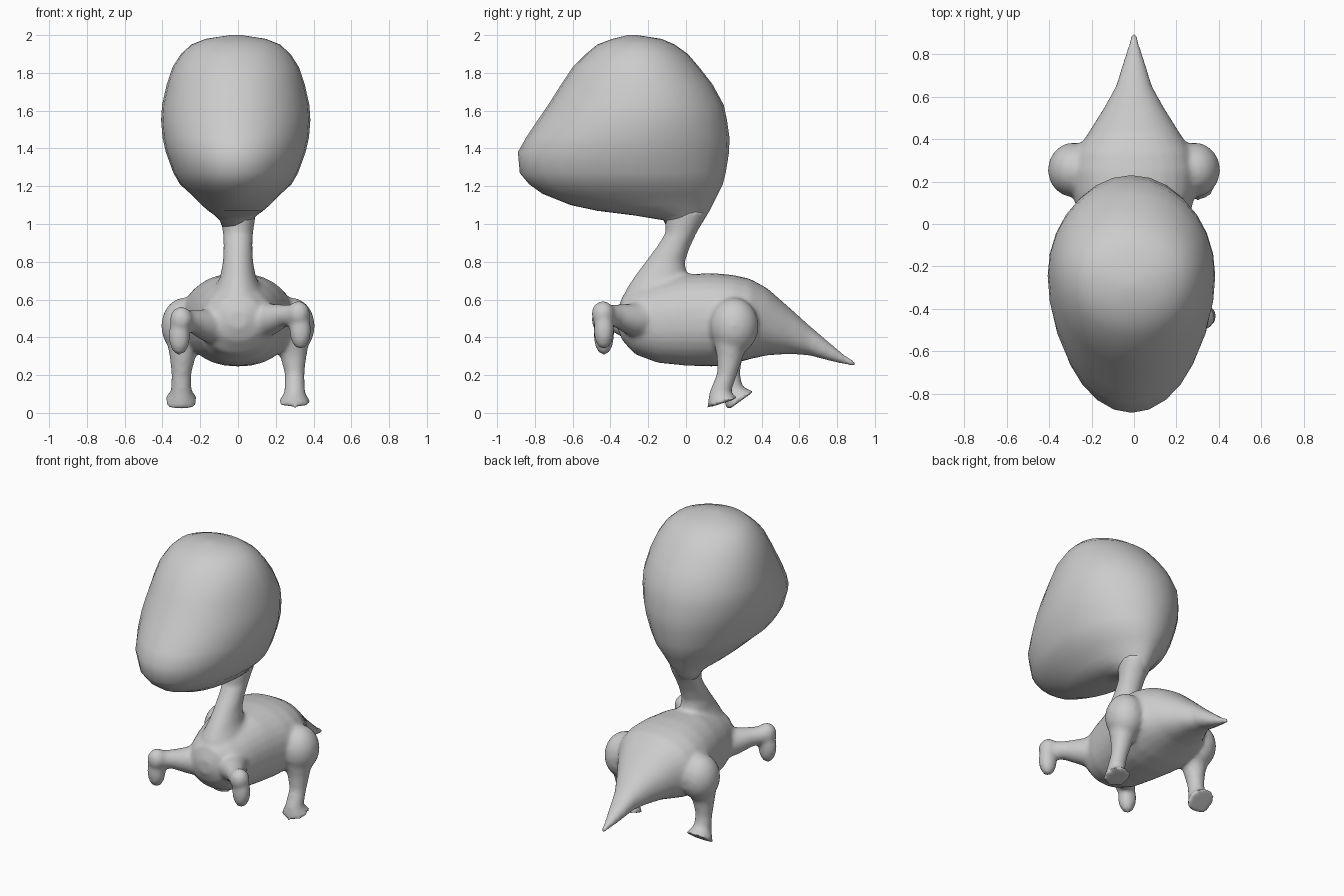
import bpy, bmesh, math
from mathutils import Vector

if "Cube" in bpy.data.objects:
    bpy.data.objects.remove(bpy.data.objects["Cube"])


def spow(v, e):
    return math.copysign(abs(v) ** e, v)


def skin_rings(bm, rings):
    """Bridge equal-sized rings of points and cap both ends."""
    rows = [[bm.verts.new(p) for p in r] for r in rings]
    n = len(rows[0])
    for a, b in zip(rows, rows[1:]):
        for i in range(n):
            j = (i + 1) % n
            bm.faces.new((a[i], a[j], b[j], b[i]))
    bm.faces.new(rows[0][::-1])
    bm.faces.new(rows[-1])


def flat_loft(bm, slices, n=28, x=0.0):
    """Slices (z, front y, back y, half width): egg-shaped horizontal rings."""
    rings = []
    for z, f, b, w in slices:
        c = f + (b - f) * 0.54
        ring = []
        for i in range(n):
            t = 2 * math.pi * i / n
            s = math.sin(t)
            ring.append((x + w * math.cos(t), c + s * ((b - c) if s > 0 else (c - f)), z))
        rings.append(ring)
    skin_rings(bm, rings)


def body_loft(bm, slices, n=28):
    """Slices (y, bottom z, top z, half width): upright rings."""
    rings = []
    for y, lo, hi, w in slices:
        rings.append([(w * spow(math.cos(t), 0.9), y,
                       (lo + hi) / 2 + (hi - lo) / 2 * spow(math.sin(t), 0.9))
                      for t in (2 * math.pi * i / n for i in range(n))])
    skin_rings(bm, rings)


def tube(bm, points, radii, n=16):
    """Tapered round limb along a path."""
    pts = [Vector(p) for p in points]
    rings = []
    for k, (p, r) in enumerate(zip(pts, radii)):
        if k == len(pts) - 1:
            d = p - pts[k - 1]
        else:
            d = pts[k + 1] - pts[max(k - 1, 0)]
        d.normalize()
        u = (Vector((1, 0.05, 0)) - d * d.dot(Vector((1, 0.05, 0)))).normalized()
        v = d.cross(u)
        rings.append([p + r * (u * math.cos(t) + v * math.sin(t))
                      for t in (2 * math.pi * i / n for i in range(n))])
    skin_rings(bm, rings)


def ball(bm, loc, size):
    made = bmesh.ops.create_uvsphere(bm, u_segments=20, v_segments=12, radius=1)["verts"]
    for v in made:
        v.co = Vector(loc) + Vector([a * b for a, b in zip(v.co, size)])


def finish(bm, name):
    bmesh.ops.recalc_face_normals(bm, faces=bm.faces)
    for f in bm.faces:
        f.smooth = True
    me = bpy.data.meshes.new(name)
    bm.to_mesh(me)
    bm.free()
    ob = bpy.data.objects.new(name, me)
    bpy.context.collection.objects.link(ob)
    return ob


# Head: large egg with the snout low at the front
bm = bmesh.new()
flat_loft(bm, [
    (0.98, -0.10, 0.07, 0.07), (1.02, -0.12, 0.095, 0.085), (1.045, -0.27, 0.11, 0.11),
    (1.07, -0.47, 0.125, 0.145), (1.10, -0.61, 0.14, 0.18), (1.16, -0.76, 0.17, 0.24),
    (1.21, -0.83, 0.195, 0.295), (1.27, -0.88, 0.21, 0.33), (1.38, -0.89, 0.228, 0.37),
    (1.46, -0.845, 0.23, 0.388), (1.55, -0.785, 0.217, 0.395), (1.63, -0.73, 0.20, 0.39),
    (1.74, -0.66, 0.14, 0.365), (1.83, -0.60, 0.07, 0.335), (1.90, -0.53, 0.01, 0.29),
    (1.95, -0.47, -0.06, 0.235), (1.98, -0.39, -0.13, 0.16), (2.0, -0.31, -0.26, 0.03),
], x=-0.012)
finish(bm, "head")

# Trunk and tail
bm = bmesh.new()
body_loft(bm, [
    (-0.365, 0.45, 0.54, 0.05), (-0.335, 0.38, 0.62, 0.12), (-0.27, 0.31, 0.66, 0.18),
    (-0.15, 0.265, 0.70, 0.22), (0.0, 0.25, 0.735, 0.255), (0.15, 0.245, 0.74, 0.29),
    (0.25, 0.26, 0.73, 0.30), (0.34, 0.285, 0.71, 0.275), (0.43, 0.305, 0.66, 0.215),
    (0.55, 0.312, 0.555, 0.14), (0.65, 0.305, 0.465, 0.085), (0.75, 0.278, 0.38, 0.055),
    (0.84, 0.256, 0.306, 0.028), (0.90, 0.242, 0.27, 0.013),
])

# Neck
flat_loft(bm, [
    (0.55, -0.34, 0.05, 0.15), (0.65, -0.32, 0.02, 0.125), (0.72, -0.275, 0.005, 0.095),
    (0.80, -0.215, -0.005, 0.08), (0.88, -0.155, 0.022, 0.077), (0.95, -0.11, 0.055, 0.08),
    (1.02, -0.11, 0.095, 0.09), (1.07, -0.11, 0.115, 0.10),
])

# Hips
for s in (-1, 1):
    ball(bm, (s * 0.285, 0.255, 0.46), (0.122, 0.13, 0.15))

# Legs ending in flared feet
for s, bend, ankle, sole in ((1, (0.215, 0.20), (0.18, 0.105), (0.197, 0.052)),
                             (-1, (0.235, 0.20), (0.25, 0.115), (0.288, 0.062))):
    path = [(s * 0.28, 0.24, 0.44), (s * 0.295, 0.23, 0.29)]
    path += [(s * 0.30, y, z) for y, z in (bend, ankle, sole)]
    tube(bm, path, [0.11, 0.068, 0.052, 0.056, 0.092])

# Arms with drooping hands
for s, dx, dz in ((1, 0.02, 0.015), (-1, 0.0, -0.015)):
    path = [(0.08, -0.20, 0.48), (0.17, -0.29, 0.48), (0.24, -0.37, 0.50)]
    tube(bm, [(s * x, y, z + dz) for x, y, z in path + [(0.30, -0.43, 0.505)]],
         [0.12, 0.085, 0.06, 0.055])
    ball(bm, (s * (0.30 + dx), -0.44, 0.51 + dz), (0.062, 0.062, 0.068))
    ball(bm, (s * (0.31 + dx), -0.435, 0.425 + dz), (0.058, 0.055, 0.105))

# Fuse the lower parts into one soft skin
body = finish(bm, "body")
rm = body.modifiers.new("fuse", 'REMESH')
rm.mode = 'VOXEL'
rm.voxel_size = 0.014
rm.use_smooth_shade = True
sm = body.modifiers.new("soften", 'SMOOTH')
sm.factor = 0.5
sm.iterations = 9
